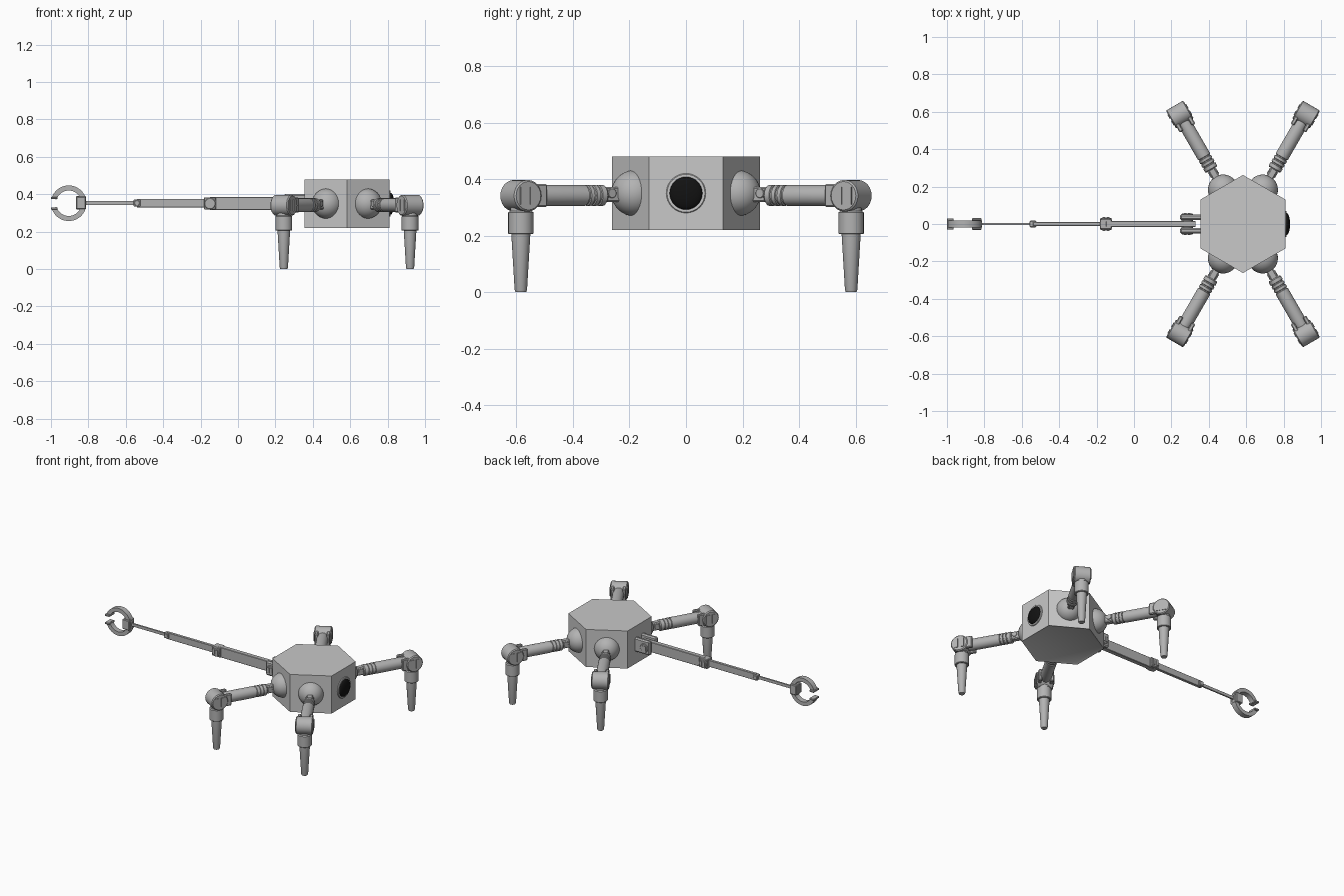
import bpy, bmesh, math
from mathutils import Matrix, Vector

if "Cube" in bpy.data.objects:
    bpy.data.objects.remove(bpy.data.objects["Cube"])

def material(name, v):
    m = bpy.data.materials.new(name)
    m.diffuse_color = (v, v, v, 1)
    m.use_nodes = True
    m.node_tree.nodes["Principled BSDF"].inputs["Base Color"].default_value = m.diffuse_color
    return m

LIGHT = material("light grey", 0.58)
GREY = material("mid grey", 0.45)
BLACK = material("black", 0.006)
I = Matrix.Identity(4)
T = Matrix.Translation
ALONG_X = Matrix.Rotation(math.pi / 2, 4, 'Y')    # local z -> x
ALONG_Y = Matrix.Rotation(-math.pi / 2, 4, 'X')   # local z -> y
CX, CZ = 0.5825, 0.35                             # body centre

def finish(bm, name, mat, M=I):
    bmesh.ops.recalc_face_normals(bm, faces=bm.faces)
    bm.transform(M)
    me = bpy.data.meshes.new(name)
    bm.to_mesh(me)
    bm.free()
    ob = bpy.data.objects.new(name, me)
    bpy.context.collection.objects.link(ob)
    me.materials.append(mat)
    return ob

def box(name, lo, hi, mat, M=I, bevel=0.0):
    bm = bmesh.new()
    bmesh.ops.create_cube(bm, size=1)
    lo, hi = Vector(lo), Vector(hi)
    for v in bm.verts:
        v.co = Vector([(lo[i] + hi[i]) / 2 + v.co[i] * (hi[i] - lo[i]) for i in range(3)])
    if bevel:
        bmesh.ops.bevel(bm, geom=bm.edges[:], offset=bevel, segments=1, affect='EDGES')
    return finish(bm, name, mat, M)

def lathe(name, profile, mat, M=I, n=24):
    """Revolve (radius, height) points about local z, with closed ends."""
    bm = bmesh.new()
    rings = [[bm.verts.new((r * math.cos(2 * math.pi * k / n), r * math.sin(2 * math.pi * k / n), z))
              for k in range(n)] for r, z in profile]
    for a, b in zip(rings, rings[1:]):
        for k in range(n):
            bm.faces.new((a[k], a[(k + 1) % n], b[(k + 1) % n], b[k]))
    bm.faces.new(rings[0])
    bm.faces.new(rings[-1])
    return finish(bm, name, mat, M)

def pin(name, x, z, r, half, mat, M=I, slot=True):
    """Hinge drum along y with a slotted screw head at each end."""
    b = r * 0.1
    lathe(name, [(r - b, -half), (r, -half + b), (r, half - b), (r - b, half)], mat, M @ T((x, 0, z)) @ ALONG_Y)
    if slot:
        for s in (-1, 1):
            y = s * (half + 0.001)
            for side in (-1, 1):
                # two half plates leave a slot between them
                xa, xb = sorted((x + side * r * 0.12, x + side * r * 0.6))
                box(name + "_screw_plate", (xa, y - 0.003, z - r * 0.55), (xb, y + 0.003, z + r * 0.55), mat, M)

# Hexagonal body with a recessed underside
bm = bmesh.new()
R = 0.262
hexa = [bm.verts.new((CX + R * math.cos(math.radians(30 + 60 * k)),
                      R * math.sin(math.radians(30 + 60 * k)), 0.22)) for k in range(6)]
base = bm.faces.new(hexa)
top = bmesh.ops.extrude_face_region(bm, geom=[base])
bmesh.ops.translate(bm, vec=(0, 0, 0.26), verts=[g for g in top['geom'] if isinstance(g, bmesh.types.BMVert)])
bmesh.ops.recalc_face_normals(bm, faces=bm.faces)
bm.normal_update()
under = [f for f in bm.faces if f.calc_center_median().z < 0.23]
bmesh.ops.inset_region(bm, faces=under, thickness=0.02, depth=-0.008)
finish(bm, "body", LIGHT)

# Eye: rim ring and black domed lens
FX = CX + R * math.cos(math.radians(30))
eye = T((FX, 0, CZ)) @ ALONG_X
lathe("eye_rim", [(0.07, -0.01), (0.07, 0.004), (0.067, 0.007), (0.058, 0.007)], LIGHT, eye, 32)
lathe("eye_lens", [(0.058 * math.cos(a), 0.007 + 0.018 * math.sin(a))
                   for a in [math.pi / 2 * k / 8 for k in range(8)]] + [(0.003, 0.025)], BLACK, eye, 32)

# Four legs, each built in a frame where x points outward
for label, ang in (("right_back", 60), ("left_back", 120), ("left_front", 240), ("right_front", 300)):
    M = T((CX, 0, 0)) @ Matrix.Rotation(math.radians(ang), 4, 'Z')
    bm = bmesh.new()
    bmesh.ops.create_uvsphere(bm, u_segments=32, v_segments=16, radius=0.081)
    finish(bm, label + "_hip_ball", GREY, M @ T((0.212, 0, CZ)))
    # hip link and its pin
    box(label + "_hip_link", (0.27, -0.02, 0.318), (0.36, 0.02, 0.372), GREY, M, 0.006)
    pin(label + "_hip_pin", 0.315, 0.35, 0.017, 0.025, GREY, M, False)
    # upper leg with three grooves near the hip
    prof = [(0.031, 0.335), (0.037, 0.341)]
    for g in (0.36, 0.383, 0.406):
        prof += [(0.037, g), (0.032, g + 0.002), (0.032, g + 0.007), (0.037, g + 0.009)]
    prof += [(0.037, 0.60), (0.034, 0.63)]
    lathe(label + "_upper_leg", prof, GREY, M @ T((0, 0, 0.342)) @ ALONG_X)
    # knee fork, drum and screw heads
    for s in (-1, 1):
        ya, yb = sorted((s * 0.026, s * 0.048))
        box(label + "_knee_fork", (0.592, ya, 0.302), (0.672, yb, 0.382), GREY, M, 0.005)
    pin(label + "_knee", 0.675, 0.341, 0.056, 0.054, GREY, M)
    # lower leg sleeve and tapered foot
    lathe(label + "_shin_sleeve", [(0.036, 0.31), (0.038, 0.287), (0.045, 0.282), (0.045, 0.208), (0.042, 0.205)],
          GREY, M @ T((0.675, 0, 0)))
    lathe(label + "_foot", [(0.034, 0.21), (0.022, 0.008), (0.019, 0.0)], GREY, M @ T((0.675, 0, 0)))

# Shoulder bracket: two cheeks and a hinge
for s in (-1, 1):
    ya, yb = sorted((s * 0.022, s * 0.05))
    box("shoulder_cheek", (0.245, ya, 0.305), (0.365, yb, 0.402), GREY, bevel=0.008)
pin("shoulder_pin", 0.285, CZ, 0.03, 0.056, GREY)

# Telescoping arm segments
for name, x0, x1, hy, z0, z1 in (("upper_arm", -0.15, 0.33, 0.016, 0.315, 0.385),
                                 ("middle_arm", -0.54, -0.15, 0.010, 0.330, 0.375),
                                 ("fore_arm", -0.83, -0.54, 0.005, 0.343, 0.364)):
    box(name, (x0, -hy, z0), (x1, hy, z1), GREY, bevel=hy * 0.15)
box("elbow_block", (-0.182, -0.028, 0.318), (-0.118, 0.028, 0.384), GREY, bevel=0.004)
pin("elbow", -0.15, CZ, 0.03, 0.033, GREY)
box("wrist_block", (-0.558, -0.016, 0.335), (-0.522, 0.016, 0.371), GREY, bevel=0.003)
pin("wrist", -0.54, 0.353, 0.014, 0.018, GREY, slot=False)

# Claw: mount, two curved fingers and finger tips
box("claw_mount", (-0.866, -0.017, 0.318), (-0.813, 0.017, 0.39), GREY, bevel=0.004)
for s in (-1, 1):
    ya, yb = sorted((s * 0.017, s * 0.031))
    box("claw_mount_cheek", (-0.866, ya, 0.32), (-0.815, yb, 0.388), GREY, bevel=0.004)
    bm = bmesh.new()
    rings = []
    for k in range(25):
        a = math.radians(12 + 151 * k / 24) * s
        rings.append([bm.verts.new((-0.905 + r * math.cos(a), y, 0.352 + r * math.sin(a)))
                      for r, y in ((0.068, -0.018), (0.095, -0.018), (0.095, 0.018), (0.068, 0.018))])
    for p, q in zip(rings, rings[1:]):
        for i in range(4):
            bm.faces.new((p[i], p[(i + 1) % 4], q[(i + 1) % 4], q[i]))
    bm.faces.new(rings[0])
    bm.faces.new(rings[-1])
    finish(bm, "claw_finger", GREY)
    za, zb = sorted((0.352 + s * 0.022, 0.352 + s * 0.034))
    box("claw_tip", (-1.0, -0.03, za), (-0.965, 0.03, zb), GREY, bevel=0.002)

# Smooth the round parts, keeping hard edges
bpy.ops.object.select_all(action='SELECT')
bpy.context.view_layer.objects.active = bpy.context.selected_objects[0]
bpy.ops.object.shade_smooth_by_angle(angle=math.radians(30))
